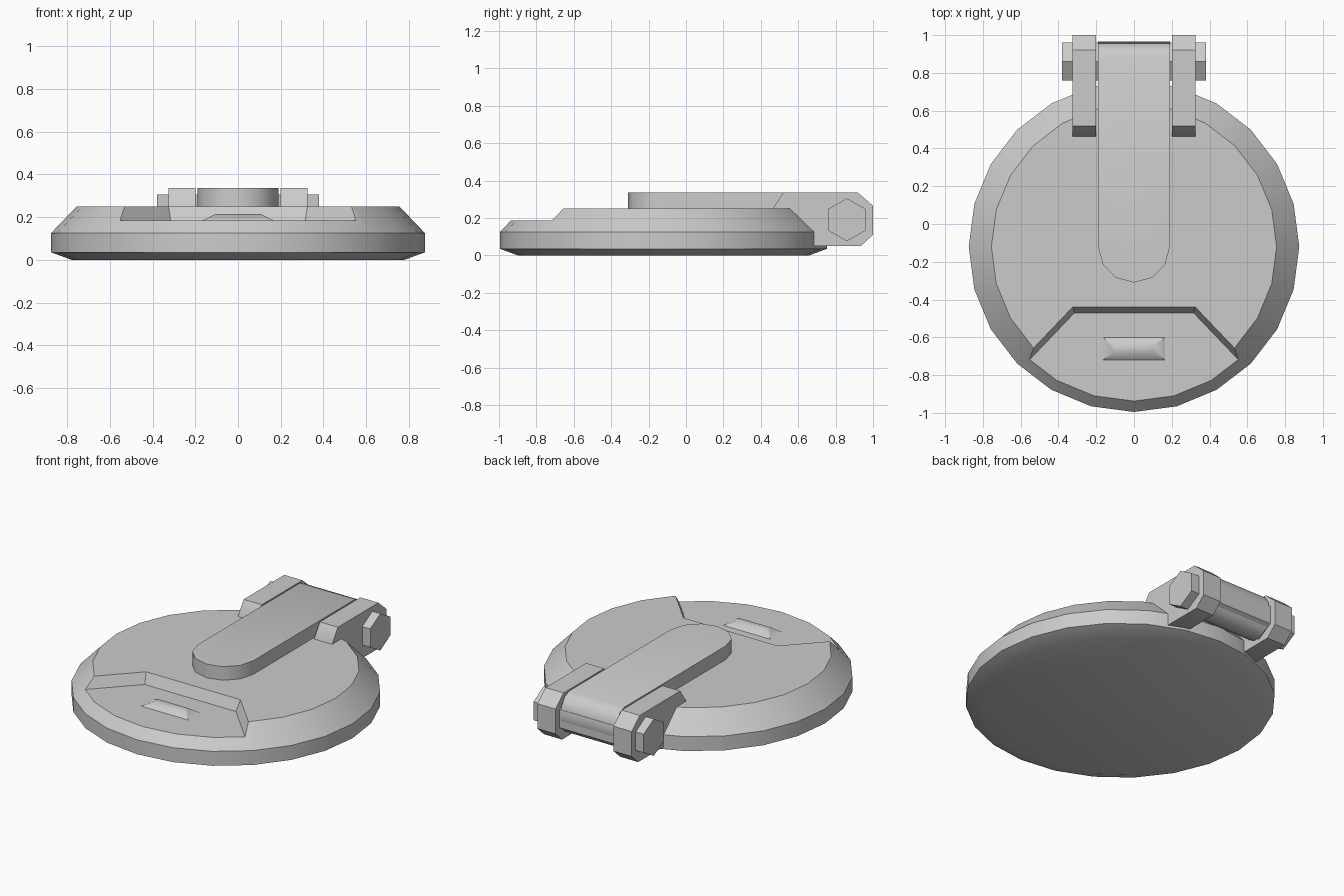
import bpy, bmesh, math
from math import radians, cos, sin

cube = bpy.data.objects.get("Cube")
if cube:
    bpy.data.objects.remove(cube, do_unlink=True)

grey = bpy.data.materials.new("light_grey")
grey.use_nodes = True
COLOUR = (0.6, 0.6, 0.6, 1)
grey.diffuse_color = COLOUR
grey.node_tree.nodes["Principled BSDF"].inputs["Base Color"].default_value = COLOUR


def loft(name, loops):
    """Skin a stack of equal-length loops and cap both ends."""
    bm = bmesh.new()
    rings = [[bm.verts.new(p) for p in loop] for loop in loops]
    n = len(rings[0])
    for a, b in zip(rings, rings[1:]):
        for i in range(n):
            j = (i + 1) % n
            bm.faces.new((a[i], a[j], b[j], b[i]))
    bm.faces.new(rings[0][::-1])
    bm.faces.new(rings[-1])
    bmesh.ops.recalc_face_normals(bm, faces=bm.faces)
    mesh = bpy.data.meshes.new(name)
    bm.to_mesh(mesh)
    bm.free()
    mesh.materials.append(grey)
    obj = bpy.data.objects.new(name, mesh)
    bpy.context.collection.objects.link(obj)
    return obj


def extrude_x(name, profile, x0, x1):
    return loft(name, [[(x, y, z) for y, z in profile] for x in (x0, x1)])


def extrude_z(name, outline, z0, z1):
    return loft(name, [[(x, y, z) for x, y in outline] for z in (z0, z1)])


def select_only(obj):
    bpy.ops.object.select_all(action='DESELECT')
    obj.select_set(True)
    bpy.context.view_layer.objects.active = obj


def boolean(obj, cutter, operation):
    mod = obj.modifiers.new("cut", 'BOOLEAN')
    mod.operation, mod.object, mod.solver = operation, cutter, 'EXACT'
    select_only(obj)
    bpy.ops.object.modifier_apply(modifier=mod.name)
    bpy.data.objects.remove(cutter, do_unlink=True)


def circle(r, n, cy, cz=None, start=0):
    angles = [radians(start) + math.tau * i / n for i in range(n)]
    return [(r * cos(a), cy + r * sin(a)) for a in angles]


CENTRE_Y = -0.12
FLOOR_Z, TOP_Z, ARM_TOP = 0.185, 0.25, 0.335

# Bevelled disc
disc = loft("disc_body", [[(x, y, z) for x, y in circle(r, 24, CENTRE_Y)]
                          for r, z in ((0.78, 0), (0.875, 0.035), (0.875, 0.125), (0.755, TOP_Z))])


# Front recess with sloping walls, cut from the disc
def recess_loop(t):
    x, y = 0.315 + 0.01 * t, -0.47 + 0.03 * t
    right = [(x, y), (x + 0.63, y - 0.66), (x + 0.63, -1.3)]
    left = [(-px, py) for px, py in reversed(right)]
    z = FLOOR_Z + (TOP_Z - FLOOR_Z) * t
    return [(px, py, z) for px, py in right + left]


boolean(disc, loft("recess_cutter", [recess_loop(0), recess_loop(2)]), 'DIFFERENCE')

# Low raised grip on the recess floor
grip = loft("recess_grip", [
    [(sx * w, -0.66 + sy * d, z) for sx, sy in ((-1, -1), (1, -1), (1, 1), (-1, 1))]
    for w, d, z in ((0.165, 0.06, FLOOR_Z - 0.001), (0.105, 0.02, 0.215))])

# Arm: side profile curling round the hinge, trimmed to a rounded front
arm_profile = [(-0.4, 0.24), (-0.4, ARM_TOP), (0.88, ARM_TOP), (0.925, 0.315), (0.955, 0.27),
               (0.965, 0.21), (0.955, 0.15), (0.925, 0.1), (0.88, 0.075), (0.83, 0.075),
               (0.785, 0.1), (0.76, 0.15), (0.75, 0.24)]
arm = extrude_x("hinge_arm", arm_profile, -0.3, 0.3)
front_arc = [(0.19 * cos(a), CENTRE_Y + 0.19 * sin(a))
             for a in (radians(180 + 30 * i) for i in range(7))]
boolean(arm, extrude_z("arm_cutter", front_arc + [(0.19, 1.2), (-0.19, 1.2)], -0.2, 0.6), 'INTERSECT')

# Pair of hinge brackets
bracket_profile = [(0.46, 0.245), (0.52, ARM_TOP), (0.92, ARM_TOP), (1, 0.265),
                   (1, 0.11), (0.935, 0.05), (0.6, 0.05), (0.46, 0.15)]
brackets = [extrude_x(side + "_hinge_bracket", bracket_profile, s * 0.2, s * 0.325)
            for side, s in (("left", 1), ("right", -1))]

# Hexagonal hinge pin
pin_profile = [(0.86 + a, b) for a, b in circle(0.115, 6, 0.19, start=30)]
pin = extrude_x("hinge_pin", pin_profile, -0.38, 0.38)

for obj in (disc, grip, arm, pin, *brackets):
    select_only(obj)
    bpy.ops.object.shade_smooth_by_angle(angle=radians(40))
